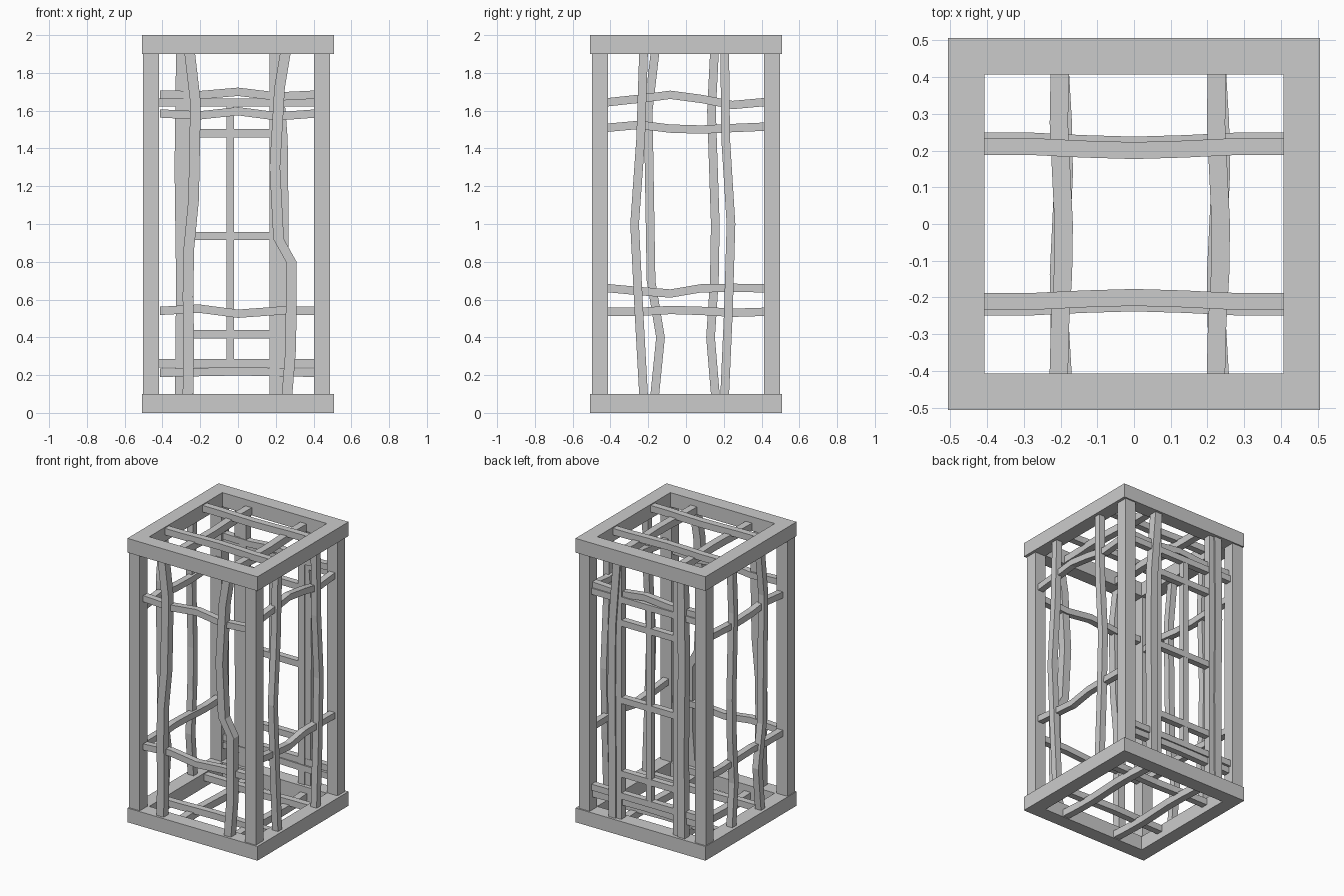
import bpy, bmesh, math
from mathutils import Vector

if "Cube" in bpy.data.objects:
    bpy.data.objects.remove(bpy.data.objects["Cube"])

CORNERS = ((-1, -1), (1, -1), (1, 1), (-1, 1))


def loft(name, rings, closed=False):
    """Skin four-point rings; closed joins last to first, otherwise cap the ends."""
    bm = bmesh.new()
    rings = [[bm.verts.new(c) for c in r] for r in rings]
    pairs = list(zip(rings, rings[1:]))
    if closed:
        pairs.append((rings[-1], rings[0]))
    else:
        bm.faces.new(rings[0])
        bm.faces.new(rings[-1])
    for r, s in pairs:
        for i in range(4):
            j = (i + 1) % 4
            bm.faces.new((r[i], r[j], s[j], s[i]))
    bmesh.ops.recalc_face_normals(bm, faces=bm.faces)
    me = bpy.data.meshes.new(name)
    bm.to_mesh(me)
    bm.free()
    bpy.context.collection.objects.link(bpy.data.objects.new(name, me))


def bar(name, pts, axis, w):
    """Square bar through pts, running mainly along the given axis."""
    u, v = [i for i in range(3) if i != axis]
    rings = []
    for p in pts:
        ring = []
        for a, b in CORNERS:
            c = Vector(p)
            c[u] += a * w / 2
            c[v] += b * w / 2
            ring.append(c)
        rings.append(ring)
    loft(name, rings)


def spread(start, end, n):
    return [start + (end - start) * i / (n - 1) for i in range(n)]


def upright(side, *offsets):
    """Bent upright: sideways offsets in cm at even heights."""
    wall_bar(side, [(o / 100, z) for o, z in zip(offsets, spread(0.1, 1.9, len(offsets)))], 2)


def crossbar(side, *heights):
    """Bent crossbar: heights at even steps from post to post."""
    wall_bar(side, list(zip(spread(-0.412, 0.412, len(heights)), heights)), 0)


def wall_bar(side, path, axis):
    s = 1 if side in ("back", "right") else -1
    d = s * (0.462 if axis == 2 else 0.445)
    on_x = side in ("front", "back")
    pts = [(a, d, z) if on_x else (d, a, z) for a, z in path]
    if axis == 2:
        bar(side + "_upright_bar", pts, 2, 0.056 if on_x else 0.046)
    else:
        bar(side + "_cross_bar", pts, 0 if on_x else 1, 0.044)


# Square frames at bottom and top
for part, z in (("bottom", 0), ("top", 1.9)):
    profile = ((0.507, z), (0.507, z + 0.1), (0.407, z + 0.1), (0.407, z))
    loft(part + "_frame", [[(a * r, b * r, h) for a, b in CORNERS] for r, h in profile], True)

# Corner posts
for x in (-0.46, 0.445):
    for y in (-0.455, 0.455):
        bar("corner_post", [(x, y, 0.1), (x, y, 1.9)], 2, 0.084)

# Front wall
upright("front", -26.5, -26, -26.5, -26, -23.5, -23, -22.5, -25.5)
wall_bar("front", [(.26, .1), (.28, .35), (.282, .8), (.215, .92), (.195, 1.3), (.22, 1.72), (.25, 1.9)], 2)
crossbar("front", 1.585, 1.575, 1.597, 1.57, 1.585)
crossbar("front", .54, .552, .525, .54, .54)

# Back wall
upright("back", -30.5, -30, -30.8, -30)
upright("back", 23.5, 23.5, 24, 23.5, 20)
crossbar("back", 1.685, 1.682, 1.7, 1.675, 1.685)
crossbar("back", .212, .22, .212)

# Right wall
upright("right", -22.5, -25, -27.2, -24, -22.5)
upright("right", 20.5, 22.5, 23.8, 21, 20.5)
crossbar("right", 1.645, 1.663, 1.684, 1.662, 1.63, 1.645)
crossbar("right", .66, .645, .632, .66, .662, .66)

# Left wall
upright("left", -16.5, -13.5, -18.5, -19, -19.5, -20, -16.5)
upright("left", 15.5, 13, 15, 15.5, 14.5, 13.5, 15)
crossbar("left", 1.51, 1.525, 1.505, 1.5, 1.508, 1.515)
crossbar("left", .535, .535, .545, .54, .53, .535)

# Straight door in the back wall
D = 0.454
for x in (-0.262, 0.194):
    bar("door_stile", [(x, D, 0.1), (x, D, 1.9)], 2, 0.052)
bar("door_middle_bar", [(-0.041, D, 0.27), (-0.041, D, 1.64)], 2, 0.042)
for z in (0.262, 1.643):
    bar("door_rail", [(-0.42, D, z), (0.405, D, z)], 0, 0.044)
for z in (0.417, 0.936, 1.48):
    bar("door_rung", [(-0.26, D, z), (0.19, D, z)], 0, 0.044)

# Gently waving bars crossing the floor and roof openings
for name, base, spacing in (("floor", 0.03, 0.221), ("roof", 1.93, 0.206)):
    for s in (-1, 1):
        steps = spread(-0.41, 0.41, 7)
        bar(name + "_long_bar",
            [(t, s * (spacing - 0.006 * math.cos(9 * t)), base + 0.04) for t in steps], 0, 0.046)
        mid = 0.23 if s > 0 else -0.198
        bar(name + "_cross_bar",
            [(mid + 0.007 * math.sin(9 * t + base), t, base) for t in steps], 1, 0.05)
